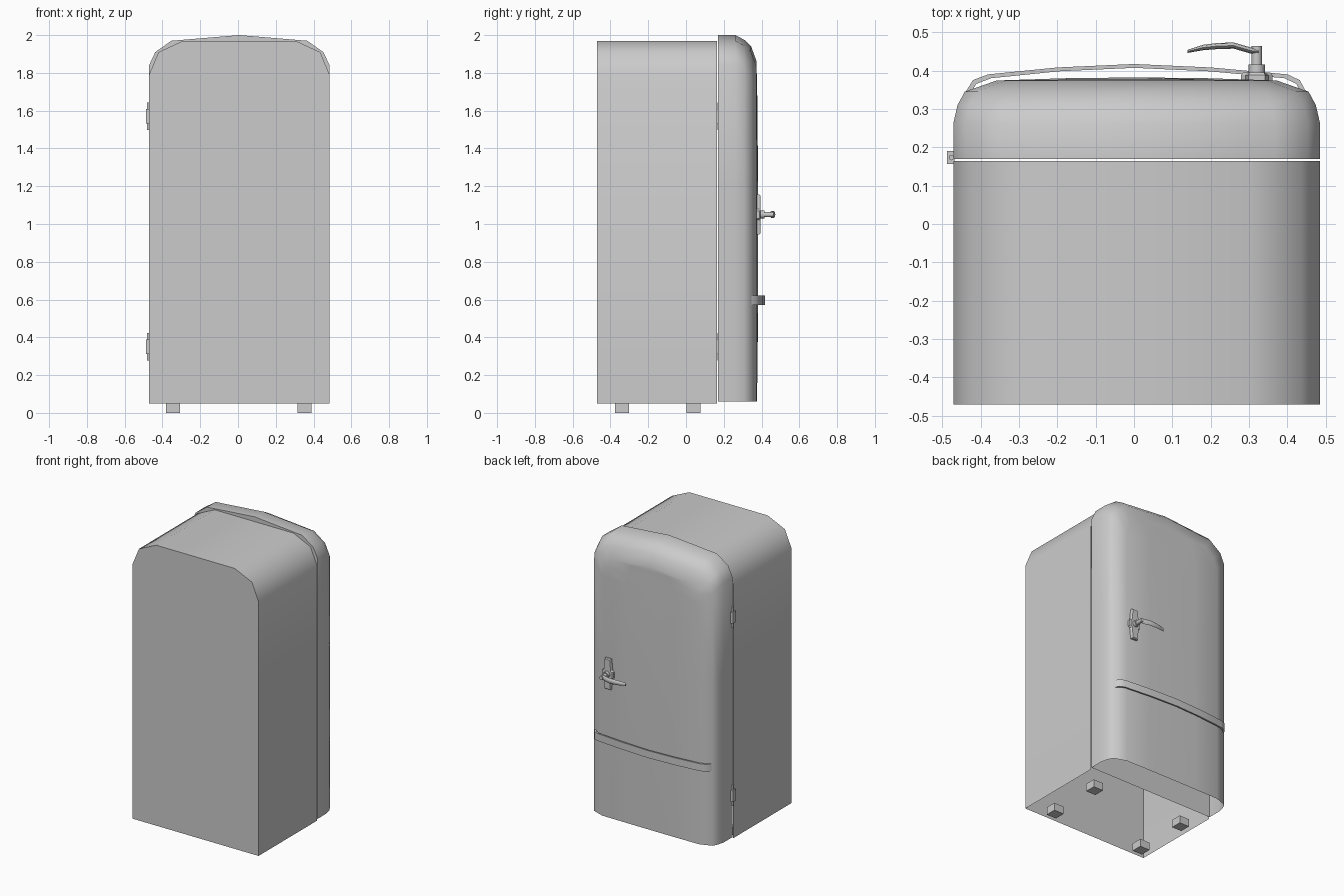
import bpy, bmesh, math
from mathutils import Matrix

if "Cube" in bpy.data.objects:
    bpy.data.objects.remove(bpy.data.objects["Cube"])

CX = 0.007          # cabinet centre line (hinges shift the overall width)
HW = 0.478          # cabinet half width


def finish(bm, name, angle=50):
    bmesh.ops.recalc_face_normals(bm, faces=bm.faces)
    me = bpy.data.meshes.new(name)
    bm.to_mesh(me)
    bm.free()
    ob = bpy.data.objects.new(name, me)
    bpy.context.collection.objects.link(ob)
    bpy.ops.object.select_all(action='DESELECT')
    ob.select_set(True)
    bpy.context.view_layer.objects.active = ob
    bpy.ops.object.shade_smooth_by_angle(angle=math.radians(angle))
    return ob


def box(name, x0, x1, y0, y1, z0, z1):
    bm = bmesh.new()
    bmesh.ops.create_cube(bm, size=1, matrix=Matrix.Translation(
        ((x0 + x1) / 2, (y0 + y1) / 2, (z0 + z1) / 2)) @ Matrix.Diagonal((x1 - x0, y1 - y0, z1 - z0, 1)))
    return finish(bm, name, 30)


def cylinder(name, centre, r, length, axis, sides=12):
    bm = bmesh.new()
    rot = Matrix.Rotation(math.pi / 2, 4, 'X') if axis == 'Y' else Matrix()
    bmesh.ops.create_cone(bm, cap_ends=True, segments=sides, radius1=r, radius2=r,
                          depth=length, matrix=Matrix.Translation(centre) @ rot)
    return finish(bm, name, 40)


def bridge(bm, a, b):
    for i in range(len(a) - 1):
        bm.faces.new((a[i], a[i + 1], b[i + 1], b[i]))


# Cabinet: arched shell, closed back, open underneath and behind the door
half = [(HW, 0.05), (HW, 1.79), (0.428, 1.91), (0.298, 1.97)]
arch = [(-x, z) for x, z in half] + half[::-1]
bm = bmesh.new()
back, front = [[bm.verts.new((CX + x, y, z)) for x, z in arch] for y in (-0.47, 0.164)]
bridge(bm, back, front)
bm.faces.new(back)
finish(bm, "cabinet")

# Door: arched rings that shrink toward the front, plus a bulged front panel
dhalf = [(HW, 0.06), (HW, 0.55), (HW, 1.2), (HW, 1.84), (0.445, 1.91), (0.36, 1.97)]
darch = [(-x, z) for x, z in dhalf] + [(0, 2.0)] + dhalf[::-1]
bm = bmesh.new()
rings = []
for y, ix, iz in ((0.169, 0, 0), (0.262, 0, 0), (0.31, 0.011, 0.026), (0.345, 0.03, 0.06), (0.374, 0.113, 0.14)):
    rings.append([bm.verts.new((CX + x * (HW - ix) / HW, y, z - (iz if z > 1.5 else 0)))
                  for x, z in darch])
for a, b in zip(rings, rings[1:]):
    bridge(bm, a, b)
bm.faces.new(rings[0])
last, n = rings[-1], len(dhalf)
bulge = [0.002, 0.008, 0.008, 0.003, 0.001, 0]
rows = []
for i in range(n):
    l, r = last[i], last[-1 - i]
    mids = [bm.verts.new((l.co.x + (r.co.x - l.co.x) * t, l.co.y + bulge[i] * k, l.co.z))
            for t, k in ((0.25, 0.75), (0.5, 1), (0.75, 0.75))]
    rows.append([l] + mids + [r])
for a, b in zip(rows, rows[1:]):
    bridge(bm, a, b)
for i in range(4):
    bm.faces.new((rows[-1][i], rows[-1][i + 1], last[n]))
finish(bm, "door")

# Trim band bowed across the lower door
path = [(-0.44, 0.342), (-0.42, 0.375), (-0.38, 0.39), (-0.2, 0.408), (0, 0.417),
        (0.2, 0.408), (0.40, 0.39), (0.432, 0.375), (0.45, 0.342)]
bm = bmesh.new()
outer_lo, outer_hi = [[bm.verts.new((x, y, z)) for x, y in path] for z in (0.572, 0.622)]
inner_lo, inner_hi = [[bm.verts.new((CX + (x - CX) * 0.98, y - 0.01, z)) for x, y in path] for z in (0.572, 0.622)]
for a, b in ((outer_lo, outer_hi), (outer_hi, inner_hi), (inner_hi, inner_lo), (inner_lo, outer_lo)):
    bridge(bm, a, b)
for i in (0, -1):
    bm.faces.new((outer_lo[i], outer_hi[i], inner_hi[i], inner_lo[i]))
finish(bm, "trim_band", 40)

# Handle plate: tall tapered plate with a wide middle
HX, HZ = 0.32, 1.05
q = [(0.022, 0.105), (0.03, 0.03), (0.041, 0.02), (0.041, -0.02), (0.03, -0.03), (0.022, -0.105)]
outline = q + [(-x, z) for x, z in q[::-1]]
bm = bmesh.new()
low = [bm.verts.new((HX + x, 0.374, HZ + z)) for x, z in outline]
mid = [bm.verts.new((HX + x, 0.388, HZ + z)) for x, z in outline]
top = [bm.verts.new((HX + x * 0.85, 0.395, HZ + z * 0.95)) for x, z in outline]
for a, b in ((low, mid), (mid, top)):
    bridge(bm, a + a[:1], b + b[:1])
bm.faces.new(low)
bm.faces.new(top)
finish(bm, "handle_plate", 30)

# Handle post and collar
cylinder("handle_collar", (HX, 0.403, HZ), 0.021, 0.026, 'Y')
cylinder("handle_post", (HX, 0.436, HZ), 0.0135, 0.055, 'Y')

# Handle lever: curved oval bar swept along x (x, y centre, y radius, z radius)
bm = bmesh.new()
loops = []
for x, y, ry, rz in ((0.325, 0.449, 0.007, 0.015), (0.305, 0.452, 0.008, 0.018), (0.26, 0.465, 0.008, 0.018),
                     (0.22, 0.464, 0.008, 0.017), (0.18, 0.46, 0.007, 0.015), (0.14, 0.45, 0.004, 0.010)):
    ring = [bm.verts.new((x, y + ry * math.cos(k * math.pi / 4), HZ + rz * math.sin(k * math.pi / 4)))
            for k in range(8)]
    loops.append(ring)
for a, b in zip(loops, loops[1:]):
    bridge(bm, a + a[:1], b + b[:1])
bm.faces.new(loops[0])
bm.faces.new(loops[-1])
finish(bm, "handle_lever")

# Hinges on the left side
for label, z in (("lower", 0.35), ("upper", 1.57)):
    box(label + "_hinge_block", -0.488, -0.468, 0.156, 0.19, z - 0.038, z + 0.038)
    cylinder(label + "_hinge_pin", (-0.476, 0.173, z), 0.007, 0.145, 'Z', 10)

# Feet
for side, x in (("left", -0.343), ("right", 0.353)):
    for row, y in (("back", -0.34), ("front", 0.04)):
        box(f"{row}_{side}_foot", x - 0.037, x + 0.037, y - 0.037, y + 0.037, 0, 0.052)
